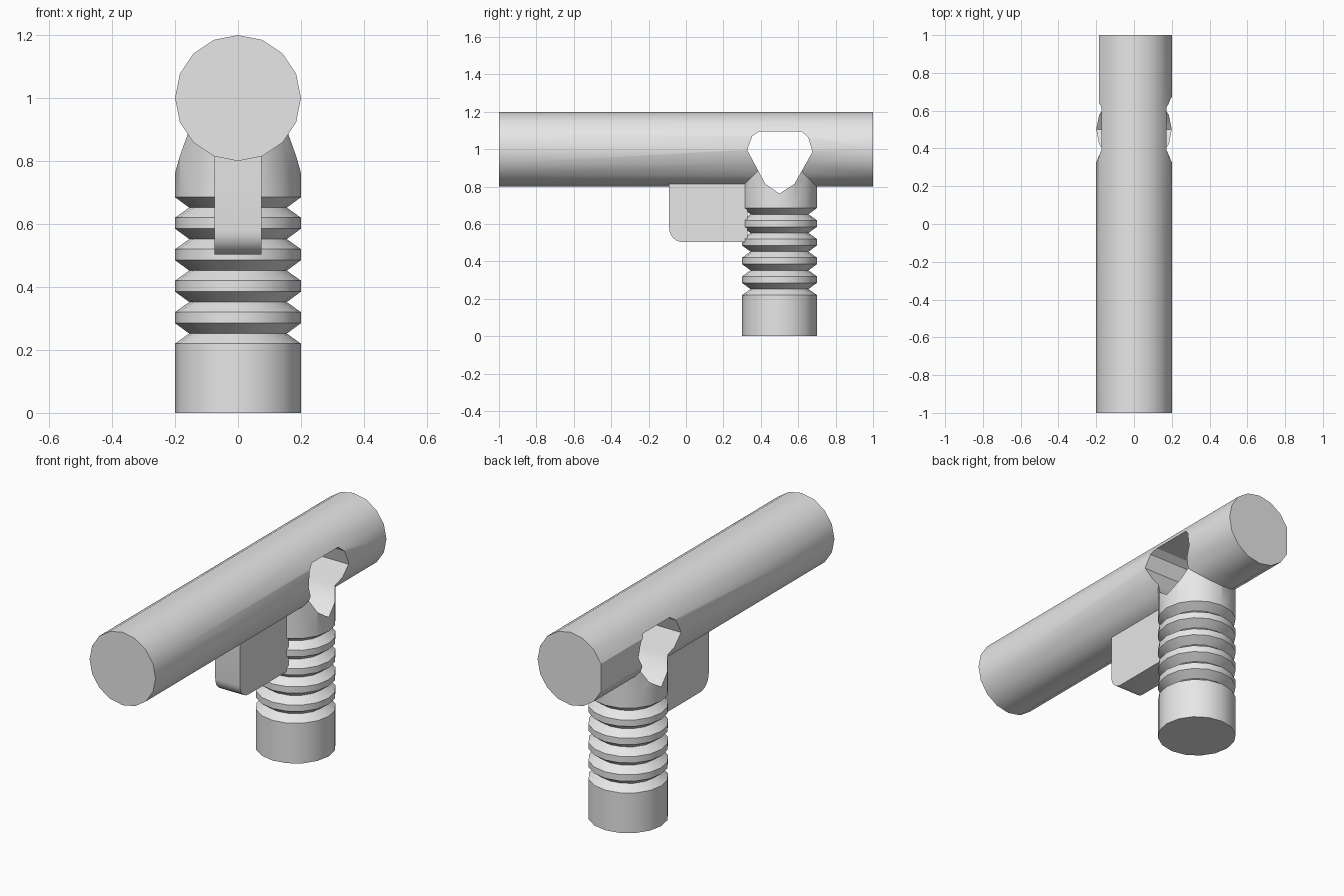
import bpy, bmesh, math

SIDES = 16
R = 0.2          # shared radius of barrel and grip
GRIP_Y = 0.5
AXIS_Z = 1.0

cube = bpy.data.objects.get("Cube")
if cube:
    bpy.data.objects.remove(cube)

grey = bpy.data.materials.new("plain grey")
grey.use_nodes = True
grey.diffuse_color = (0.8, 0.8, 0.8, 1)
grey.node_tree.nodes["Principled BSDF"].inputs["Base Color"].default_value = grey.diffuse_color


def loft(name, rings):
    """Skin a list of equal-length point rings and cap both ends."""
    bm = bmesh.new()
    loops = [[bm.verts.new(p) for p in ring] for ring in rings]
    for a, b in zip(loops, loops[1:]):
        for i in range(len(a)):
            j = (i + 1) % len(a)
            bm.faces.new((a[i], a[j], b[j], b[i]))
    bm.faces.new(loops[0])
    bm.faces.new(loops[-1])
    bmesh.ops.recalc_face_normals(bm, faces=bm.faces)
    mesh = bpy.data.meshes.new(name)
    bm.to_mesh(mesh)
    bm.free()
    mesh.materials.append(grey)
    obj = bpy.data.objects.new(name, mesh)
    bpy.context.collection.objects.link(obj)
    return obj


def circle(r):
    return [(r * math.cos(i * math.tau / SIDES), r * math.sin(i * math.tau / SIDES))
            for i in range(SIDES)]


def boolean(obj, other, operation):
    mod = obj.modifiers.new(operation.lower(), 'BOOLEAN')
    mod.object, mod.operation, mod.solver = other, operation, 'EXACT'
    bpy.ops.object.select_all(action='DESELECT')
    bpy.context.view_layer.objects.active = obj
    obj.select_set(True)
    bpy.ops.object.modifier_apply(modifier=mod.name)
    bpy.data.objects.remove(other)


# Barrel: the rear section has a flat strip on its -x side
flat_x = -R * math.cos(math.tau / SIDES)
barrel_rings = [[(max(x, flat_x) if y > GRIP_Y else x, y, AXIS_Z + z) for x, z in circle(R)]
                for y in (-1, 0.45, 0.55, 1)]
body = loft("barrel_and_grip", barrel_rings)

# Grip: turned profile with five V grooves
profile = [(R, 0)]
for i in range(5):
    z = 0.22 + 0.1 * i
    profile += [(R, z), (0.155, z + 0.032), (R, z + 0.065)]
profile.append((R, 0.97))
grip = loft("grip", [[(x, GRIP_Y + y, z) for x, y in circle(r)] for r, z in profile])
boolean(body, grip, 'UNION')

# Hole through the joint, running side to side
outline = [(0.39, 1.094), (0.354, 1.07), (0.327, 0.995), (0.424, 0.815), (0.5, 0.762),
           (0.58, 0.815), (0.676, 0.985), (0.654, 1.062), (0.62, 1.094)]
hole = loft("hole_cutter", [[(x, y, z) for y, z in outline] for x in (-0.5, 0.5)])
hole.hide_render = True
boolean(body, hole, 'DIFFERENCE')

# Trigger block with a rounded lower front corner
low, front, rad = 0.503, -0.09, 0.075
side = [(0.33, 0.86), (front, 0.82)]
side[0] = (0.33, 0.82)
side += [(front + rad * (1 - math.cos(a)), low + rad * (1 - math.sin(a)))
         for a in (k * math.pi / 12 for k in range(7))]
side.append((0.33, low))
trigger = loft("trigger_block", [[(x, y, z) for y, z in side] for x in (-0.075, 0.075)])

# Smooth round surfaces, keep hard edges
for obj in (body, trigger):
    bpy.ops.object.select_all(action='DESELECT')
    bpy.context.view_layer.objects.active = obj
    obj.select_set(True)
    bpy.ops.object.shade_smooth_by_angle(angle=math.radians(30))
